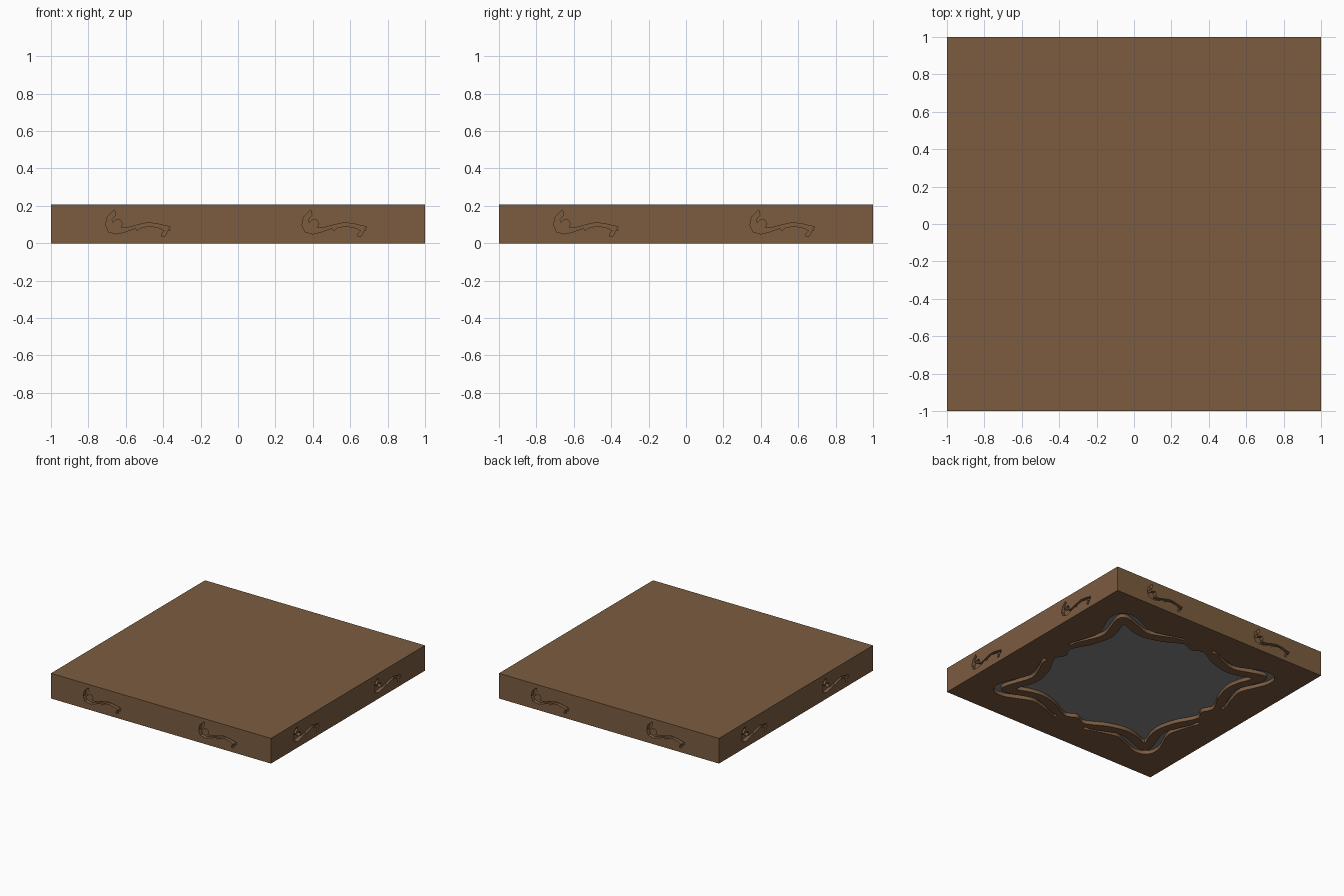
import bpy, bmesh, math
from mathutils import Vector, Matrix
from mathutils.geometry import tessellate_polygon

if "Cube" in bpy.data.objects:
    bpy.data.objects.remove(bpy.data.objects["Cube"])

H, DEPTH = 0.207, 0.03


def material(name, rgb):
    m = bpy.data.materials.new(name)
    m.diffuse_color = (*rgb, 1)
    m.use_nodes = True
    m.node_tree.nodes["Principled BSDF"].inputs["Base Color"].default_value = m.diffuse_color
    return m


def smooth(pts, closed, n=4):
    """Catmull-Rom refinement of a list of tuples."""
    pts = [Vector(p) for p in pts]
    out, c = [], len(pts)
    for i in range(c if closed else c - 1):
        if closed:
            a, b, d, e = (pts[(i + k) % c] for k in (-1, 0, 1, 2))
        else:
            a, b, d, e = (pts[min(max(i + k, 0), c - 1)] for k in (-1, 0, 1, 2))
        for s in range(n):
            t = s / n
            out.append(0.5 * (2 * b + (d - a) * t + (2 * a - 5 * b + 4 * d - e) * t * t
                              + (3 * b - a - 3 * d + e) * t ** 3))
    if not closed:
        out.append(pts[-1])
    return out


def ribbon(path):
    """Outline of a band given by (x, y, half width) points."""
    left, right = [], []
    for i, p in enumerate(path):
        d = path[min(i + 1, len(path) - 1)] - path[max(i - 1, 0)]
        nrm = Vector((-d.y, d.x)).normalized()
        left.append(Vector((p.x, p.y)) + nrm * p.z)
        right.append(Vector((p.x, p.y)) - nrm * p.z)
    return left + right[::-1]


def carved_face(bm, loops, place, floor_mat):
    """Flat face (loops[0]) with recesses (the other loops); place maps u, v, depth to 3D."""
    flat = [[Vector((p[0], p[1], 0)) for p in lp] for lp in loops]
    rims = [[bm.verts.new(place(p.x, p.y, 0)) for p in lp] for lp in flat]
    verts = [v for rim in rims for v in rim]
    for tri in tessellate_polygon(flat):
        bm.faces.new([verts[i] for i in tri])
    for lp, rim in zip(flat[1:], rims[1:]):
        base = [bm.verts.new(place(p.x, p.y, DEPTH)) for p in lp]
        for i in range(len(rim)):
            j = (i + 1) % len(rim)
            bm.faces.new((rim[i], rim[j], base[j], base[i]))
        bm.faces.new(base).material_index = floor_mat


# side scroll outline in thousandths: (x, z)
scroll = [(-660, 179), (-698, 142), (-708, 99), (-692, 61), (-650, 50), (-602, 61),
          (-548, 82), (-538, 67), (-521, 82), (-473, 93), (-420, 82), (-393, 67),
          (-409, 51), (-409, 36), (-393, 35), (-382, 56), (-377, 67), (-361, 67),
          (-374, 77), (-361, 88), (-393, 94), (-430, 104), (-484, 110), (-537, 98),
          (-591, 83), (-628, 83), (-618, 104), (-628, 125), (-650, 125), (-671, 109),
          (-676, 125), (-655, 152)]
scrolls = [[(x / 1000 + s, z / 1000) for x, z in scroll] for s in (0, 1.05)]

# underside panel: one side of the outline, repeated four times
half = [(0.08, 0.70), (0.16, 0.67), (0.25, 0.62), (0.40, 0.58), (0.52, 0.595)]
side = [(-x, -y) for x, y in half[::-1]] + [(0, -0.665)] + [(x, -y) for x, y in half]
side.append((0.63, -0.63))

# underside corner band, mirrored across the diagonal
arm = [(0.14, 0.752, 0.018), (0.20, 0.74, 0.008), (0.30, 0.70, 0.013), (0.42, 0.67, 0.02),
       (0.55, 0.715, 0.025), (0.63, 0.745, 0.028), (0.69, 0.75, 0.028)]
band = arm + [(0.732, 0.732, 0.028)] + [(y, x, w) for x, y, w in arm[::-1]]
band = ribbon(smooth(band, False))

turns = [Matrix.Rotation(k * math.pi / 2, 2) for k in range(4)]
panel = smooth([r @ Vector(p) for r in turns for p in side], True)
bands = [[r @ p for p in band] for r in turns]

bm = bmesh.new()
square = [(-1, -1), (1, -1), (1, 1), (-1, 1)]

# top and underside
bm.faces.new([bm.verts.new((x, y, H)) for x, y in square])
carved_face(bm, [square, panel] + bands, lambda u, v, d: Vector((u, v, d)), 1)

# four sides with two scrolls each
for k in range(4):
    rot = Matrix.Rotation(k * math.pi / 2, 3, 'Z')
    carved_face(bm, [[(-1, 0), (1, 0), (1, H), (-1, H)]] + scrolls,
                lambda u, v, d: rot @ Vector((u, d - 1, v)), 0)

bmesh.ops.remove_doubles(bm, verts=bm.verts[:], dist=0.0001)
bmesh.ops.recalc_face_normals(bm, faces=bm.faces[:])
mesh = bpy.data.meshes.new("carved_slab")
bm.to_mesh(mesh)
bm.free()
mesh.materials.append(material("brown wood", (0.20, 0.107, 0.051)))
mesh.materials.append(material("grey underside panel", (0.235, 0.235, 0.235)))
slab = bpy.data.objects.new("carved_slab", mesh)
bpy.context.scene.collection.objects.link(slab)
